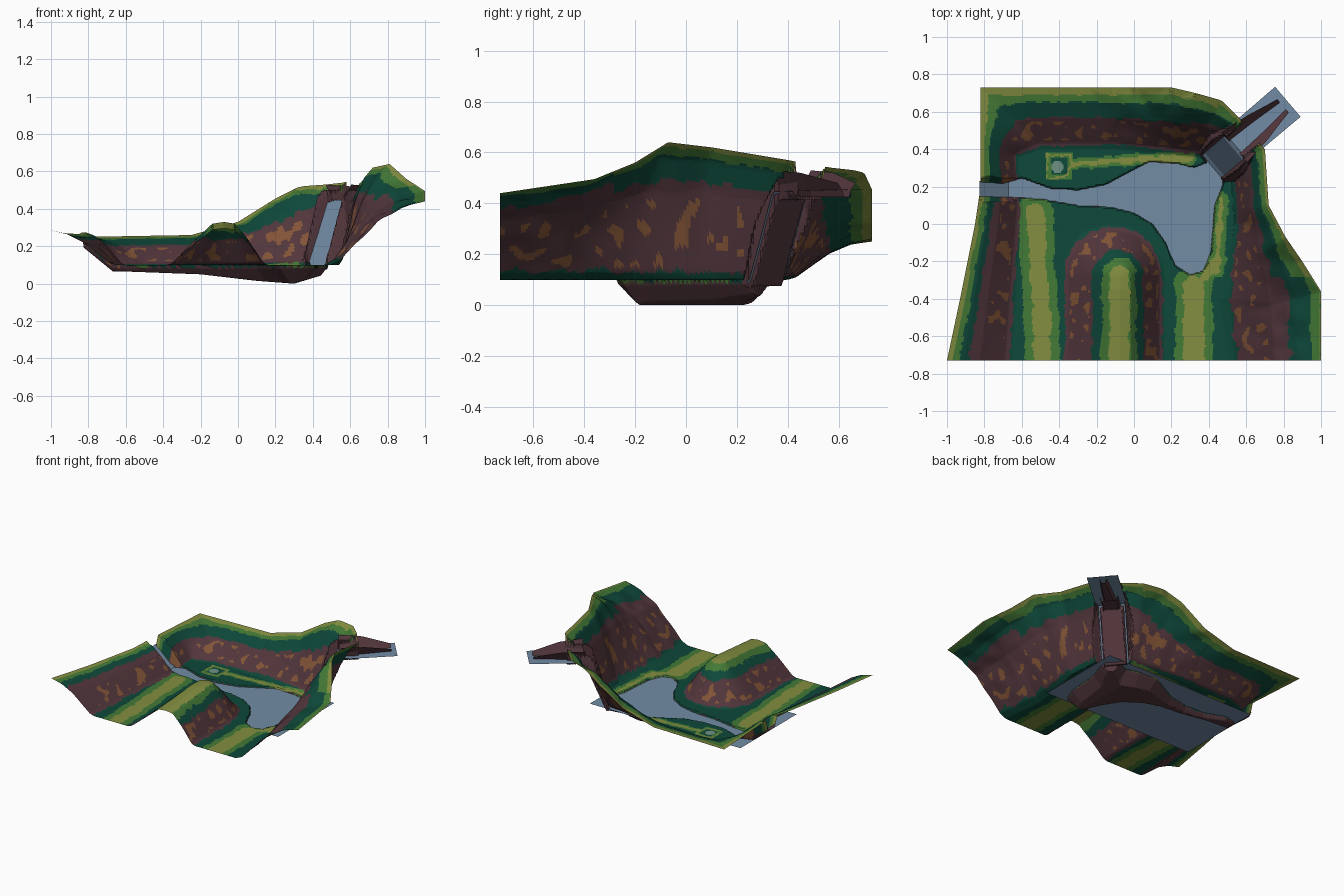
import bpy, bmesh, math
from mathutils import Vector, noise

if "Cube" in bpy.data.objects:
    bpy.data.objects.remove(bpy.data.objects["Cube"])

# ---- materials -------------------------------------------------------------
def lin(c):
    c /= 255
    return c / 12.92 if c <= 0.04045 else ((c + 0.055) / 1.055) ** 2.4

PALETTE = [("olive_grass", (131, 142, 64)), ("green_grass", (68, 122, 54)),
           ("dark_green", (14, 72, 58)), ("brown_rock", (82, 54, 60)),
           ("orange_rock", (130, 84, 54)), ("water_blue", (115, 140, 165)),
           ("pale_stone", (110, 145, 130))]
MATS = []
for name, rgb in PALETTE:
    m = bpy.data.materials.new(name)
    m.diffuse_color = (*[lin(c) for c in rgb], 1)
    m.use_nodes = True
    m.node_tree.nodes["Principled BSDF"].inputs["Base Color"].default_value = m.diffuse_color
    MATS.append(m)
OLIVE, GREEN, DARK, BROWN, ORANGE, WATER, STONE = range(7)

# ---- layout lines ----------------------------------------------------------
RIM = [(-1, -.73, .285), (-.93, -.4, .27), (-.85, 0, .265), (-.82, .2, .28), (-.82, .73, .25),
       (-.25, .73, .26), (0, .73, .33), (.2, .73, .455), (.33, .70, .52), (.47, .66, .53),
       (.56, .57, .54), (.70, .40, .57), (.72, .10, .62), (.81, -.07, .64),
       (.90, -.2, .56), (1, -.36, .495), (1, -.73, .44)]
FOOT = [(-.66, -.8), (-.63, -.3), (-.6, .1), (-.62, .36), (-.5, .4), (-.1, .4), (.3, .36),
        (.45, .36), (.52, .28), (.54, 0), (.5, -.2), (.46, -.4), (.5, -.8)]
POND = [(-.9, .15), (-.7, .145), (-.5, .135), (-.3, .1), (-.12, .09), (0, .06), (.1, .0),
        (.17, -.1), (.22, -.22), (.3, -.27), (.37, -.25), (.41, -.15), (.43, .1), (.47, .2),
        (.49, .3), (.42, .34), (.32, .3), (.22, .325), (.08, .33), (0, .29), (-.15, .21),
        (-.3, .18), (-.45, .19), (-.6, .245), (-.7, .215), (-.9, .23)]
# grass paths: ends, olive half width, green half width
PATHS = [((-.53, .06), (-.48, -.8), .048, .095), ((.32, -.33), (.32, -.8), .055, .1),
         ((.47, .14), (.44, -.25), .01, .035), ((-.33, .32), (-.05, .34), .014, .03),
         ((-.05, .34), (.3, .35), .02, .035), ((.36, -.3), (.44, -.2), .02, .05)]
FLOOR, LEVEL = .1, .09
A = Vector((.43, .32))                       # foot of the waterfall
DIR = Vector((.765, .65)).normalized()
NRM = Vector((-DIR.y, DIR.x))

def seg(x, y, a, b):
    dx, dy = b[0] - a[0], b[1] - a[1]
    k = max(0, min(1, ((x - a[0]) * dx + (y - a[1]) * dy) / (dx * dx + dy * dy)))
    return math.hypot(x - a[0] - k * dx, y - a[1] - k * dy), k

def near(x, y, line):
    return min(seg(x, y, a, b)[0] for a, b in zip(line, line[1:]))

def rim(x, y):
    """Distance to the rim and its smoothly blended height."""
    best, sw, sh = 9, 0, 0
    for a, b in zip(RIM, RIM[1:]):
        d, k = seg(x, y, a, b)
        best = min(best, d)
        w = math.dist(a[:2], b[:2]) / (d + .002) ** 4
        sw += w
        sh += w * (a[2] * (1 - k) + b[2] * k)
    return best, sh / sw

def inside(x, y, poly):
    r = False
    for a, b in zip(poly, poly[1:] + poly[:1]):
        if (a[1] > y) != (b[1] > y) and x < a[0] + (y - a[1]) * (b[0] - a[0]) / (b[1] - a[1]):
            r = not r
    return r

def curve(v, pts):
    for (a, fa), (b, fb) in zip(pts, pts[1:]):
        if v <= b:
            return fa + (fb - fa) * max(0, v - a) / (b - a)
    return pts[-1][1]

WALL = [(0, 0), (.1, .06), (.3, .36), (.5, .66), (.75, .89), (1, 1)]
HILL = [(0, 0), (.1, .05), (.3, .33), (.5, .62), (.78, .96), (1, 1)]
BED = [(-.9, .02), (-.6, .025), (-.2, .04), (.1, .075), (.3, .09), (.4, .06), (.5, .03)]
LEFT = sorted((p[1], p[0]) for p in RIM[:5])
RIGHT = sorted((p[1], p[0]) for p in RIM[7:])

def water_z(x):
    return LEVEL + max(0, -.67 - x) * .8

def bands(x, y, kind):
    """Slope fractions where rock, dark, green and olive begin."""
    if kind == "hill":
        return .03, .5, .66, .8
    if x < -.5 and y < .12:
        return .02, .66, .81, .92
    if x > .45:
        return (.12, .68, .9, .99) if y < -.28 else (.1, .57, .78, .93)
    return .06, (.5 if x < .3 else .57), .76, .89

# ---- ground: returns height and colour --------------------------------------
def ground(x, y):
    jag = noise.noise((x * 24, y * 24, 3)) * .05 + noise.noise((x * 8, y * 8, 6)) * .05
    t, kind = 0, "floor"
    h = FLOOR
    if not inside(x, y, FOOT):
        df = near(x, y, FOOT)
        dr, top = rim(x, y)
        t = df / (df + dr + 1e-6)
        h = FLOOR + (top - FLOOR) * curve(t, WALL)
        h += noise.noise((x * 9, y * 9, 0)) * .06 * t * (1 - t) * (top > .3)
        kind = "wall"
    else:                                    # central hill
        d = seg(x, y, (-.075, -.28), (-.075, -.9))[0]
        ang = max(-1, min(1, (x + .075) / .2))
        t = max(0, 1 - d / (.27 - .035 * ang))
        if t > 0:
            h = FLOOR + (.23 + .09 * min(0, y + .35)) * curve(t, HILL)
            kind = "hill"
    # colour bands up the slope
    v = t + jag * min(1, (1 - t) * 5)
    start, rock_end, dark_end, green_end = bands(x, y, kind)
    if kind == "floor" or v < start:
        col = DARK
        for a, b, wo, wg in PATHS:
            d = seg(x, y, a, b)[0] + jag * .25
            if d < wo:
                col = OLIVE
            elif d < wg and col != OLIVE:
                col = GREEN
        q = max(abs(x + .4), abs(y - .31))
        if q < .07:
            col = OLIVE if .05 < q + jag * .4 < .062 else GREEN if q > .045 else DARK
            if math.hypot(x + .41, y - .305) < .032:
                col = STONE
    elif v < rock_end:
        spot = noise.noise((x * 19 + 5, y * 19, h * 10))
        col = ORANGE if spot > .25 and .13 < t < .45 else BROWN
    else:
        col = DARK if v < dark_end else GREEN if v < green_end else OLIVE
    # cliff that carries the waterfall
    p = Vector((x, y)) - A
    s, d = p.dot(DIR), abs(p.dot(NRM))
    if -.03 < s < .25:
        cliff = min(.5, LEVEL + (s + .03) * 3.6) - max(0, d - .1) * 5
        if cliff > h:
            h, col = cliff, BROWN
    # stream and pond bed
    dp = near(x, y, POND + POND[:1])
    wz = water_z(x)
    if inside(x, y, POND):
        if s < -.03 or h < .12:
            h = wz - min(curve(x, BED), .004 + dp * 1.1)
            col = BROWN
    elif wz + dp * 3 < h and not (s > -.03 and d < .16):
        h = wz + dp * 3
    # notch for the waterfall and the upper stream
    if s > -.02:
        half = .075 if s < .14 else .055
        cut = LEVEL - .015 + .34 * min(1, max(0, s / .14)) + max(0, d - half) * 7
        if cut < h:
            h, col = cut, BROWN
    return max(0, h), col

def finish(name, bm, mats):
    bmesh.ops.recalc_face_normals(bm, faces=bm.faces)
    if sum(f.normal.z for f in bm.faces) < 0:
        bmesh.ops.reverse_faces(bm, faces=bm.faces)
    me = bpy.data.meshes.new(name)
    bm.to_mesh(me)
    bm.free()
    for m in mats:
        me.materials.append(m)
    ob = bpy.data.objects.new(name, me)
    bpy.context.collection.objects.link(ob)

def sheet(name, rows, mats, colour=None):
    """Grid surface through rows of points."""
    bm = bmesh.new()
    vs = [[bm.verts.new(p) for p in r] for r in rows]
    for j in range(len(vs) - 1):
        for i in range(len(vs[0]) - 1):
            f = bm.faces.new((vs[j][i], vs[j][i + 1], vs[j + 1][i + 1], vs[j + 1][i]))
            if colour:
                f.material_index = colour(f.calc_center_median())
    finish(name, bm, mats)

# terrain: grid warped to the outer rim
NX, NY = 210, 160
rows = []
for j in range(NY + 1):
    y = -.73 + 1.46 * j / NY
    x0, x1 = curve(y, LEFT), curve(y, RIGHT)
    xs = [x0 + (x1 - x0) * i / NX for i in range(NX + 1)]
    rows.append([(x, y, ground(x, y)[0]) for x in xs])
sheet("valley_terrain", rows, MATS, lambda c: ground(c.x, c.y)[1])

# ---- water -------------------------------------------------------------------
def along(s, d, z):
    p = A + DIR * s + NRM * d
    return (p.x, p.y, z)

W = [MATS[WATER]]
sheet("pond_water", [[(-.70, -.28, LEVEL), (.52, -.28, LEVEL)],
                     [(-.70, .37, LEVEL), (.52, .37, LEVEL)]], W)
sheet("inlet_water", [[(x, y, water_z(x) + .002) for x in (-.825, -.67)] for y in (.145, .23)], W)
sheet("waterfall", [[along(s, -.09, z), along(s, .09, z)]
                    for s, z in ((-.02, .088), (.0, .11), (.07, .28), (.13, .43), (.15, .447))], W)
sheet("upper_stream", [[along(s, -w, z), along(s, w, z)]
                       for s, w, z in ((.15, .085, .447), (.2, .103, .447), (.515, .105, .455))], W)

# rocky banks that carry the upper stream beyond the rim
def bank_row(s, w, top):
    prof = [(-1, top), (-.45, .45), (-.3, .425), (.3, .425), (.45, .45), (1, top)]
    return [along(s, d * w, z) for d, z in prof]

sheet("stream_banks", [bank_row(.14, .105, .53), bank_row(.3, .085, .52),
                       bank_row(.48, .046, .48)], [MATS[BROWN]])
